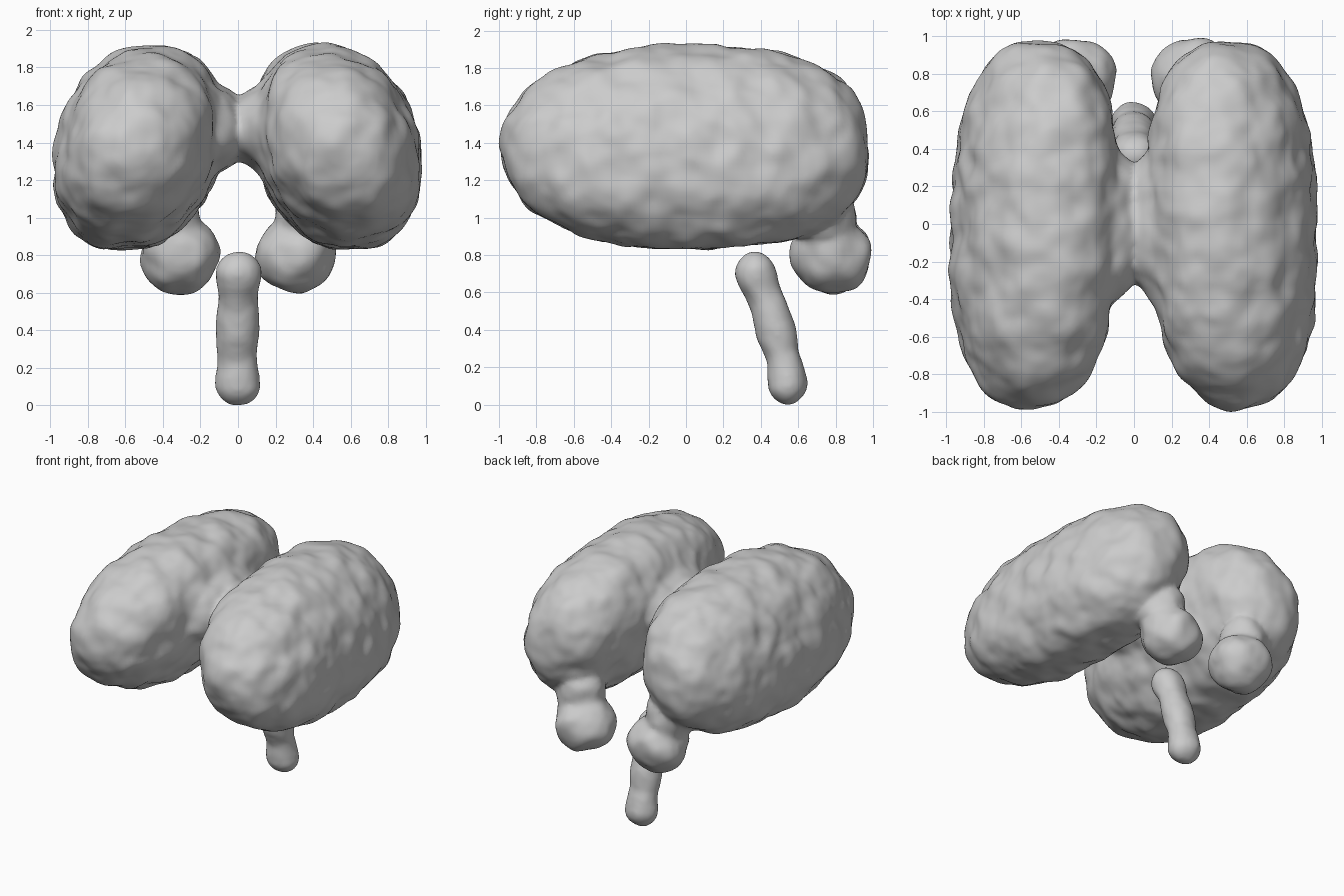
import bpy
import bmesh
import math
from mathutils import Vector, Matrix, noise

cube = bpy.data.objects.get("Cube")
if cube:
    bpy.data.objects.remove(cube, do_unlink=True)

grey = bpy.data.materials.new("pale grey")
grey.use_nodes = True
grey.diffuse_color = (0.6, 0.6, 0.6, 1)
grey.node_tree.nodes["Principled BSDF"].inputs["Base Color"].default_value = (0.6, 0.6, 0.6, 1)


def ball(bm, centre, size):
    return bmesh.ops.create_icosphere(bm, subdivisions=4, radius=1,
        matrix=Matrix.Translation(centre) @ Matrix.Diagonal((*size, 1)))["verts"]


def hemisphere(bm, side):
    """Blunt, leaning egg: superellipsoid, sheared so the top leans inward."""
    for v in ball(bm, (0, 0, 0), (1, 1, 1)):
        d = v.co.normalized()
        around, along = 2.15, (2.6 if d.y > 0 else 2.2)
        section = (abs(d.x) ** around + abs(d.z) ** around) ** (1 / around)
        d /= (section ** along + abs(d.y) ** along) ** (1 / along)
        x, y, z = d.x * 0.435, d.y * 0.975, d.z * 0.54
        if y < 0:
            x *= 1 + 0.15 * y * y
        x += 0.527 - 0.15 * z - 0.03 * d.y
        v.co = (side * x, y - 0.01, z + 1.375)


def bridge(bm, side):
    """Flared half of the link between the hemispheres."""
    place = (Matrix.Translation((side * 0.1, 0, 1.47))
             @ Matrix.Diagonal((1, 1.85, 1, 1))
             @ Matrix.Rotation(side * math.pi / 2, 4, "Y"))
    bmesh.ops.create_cone(bm, cap_ends=True, segments=32, radius1=0.155,
                          radius2=0.29, depth=0.24, matrix=place)


def finish(bm, name, voxel, smoothing, bump, grain):
    """Fuse the overlapping pieces, soften the joins and add lumps."""
    bmesh.ops.recalc_face_normals(bm, faces=bm.faces)
    raw = bpy.data.meshes.new(name)
    bm.to_mesh(raw)
    bm.free()
    ob = bpy.data.objects.new(name, raw)
    bpy.context.collection.objects.link(ob)
    fuse = ob.modifiers.new("fuse", "REMESH")
    fuse.mode = "VOXEL"
    fuse.voxel_size = voxel
    soften = ob.modifiers.new("soften", "SMOOTH")
    soften.iterations = smoothing
    mesh = bpy.data.meshes.new_from_object(
        ob.evaluated_get(bpy.context.evaluated_depsgraph_get()))
    ob.modifiers.clear()
    ob.data = mesh
    normals = [v.normal.copy() for v in mesh.vertices]
    for v, n in zip(mesh.vertices, normals):
        lump = noise.noise(v.co * grain) + 0.25 * noise.noise(v.co * grain * 2)
        v.co += n * (bump * lump + 0.006)
    mesh.materials.clear()
    mesh.materials.append(grey)
    mesh.shade_smooth()


# Two hemispheres, their bridge and the rear lobes on short necks
bm = bmesh.new()
for side in (-1, 1):
    hemisphere(bm, side)
    bridge(bm, side)
    ball(bm, (side * 0.31, 0.775, 0.8), (0.208, 0.213, 0.203))
    ball(bm, (side * 0.37, 0.74, 1.0), (0.165, 0.165, 0.2))
finish(bm, "hemispheres_and_lobes", 0.022, 12, 0.025, 6)

# Lumpy stem, slanting down and back
bm = bmesh.new()
top, bottom = Vector((0, 0.37, 0.71)), Vector((0, 0.545, 0.11))
for i in range(17):
    t = i / 16
    r = 0.107 + 0.009 * math.cos(t * 4 * math.pi)
    centre = top.lerp(bottom, t)
    centre.y += 0.02 * math.sin(t * math.pi)
    ball(bm, centre, (r, r * 0.88, 0.105))
finish(bm, "stem", 0.016, 8, 0.01, 7)
